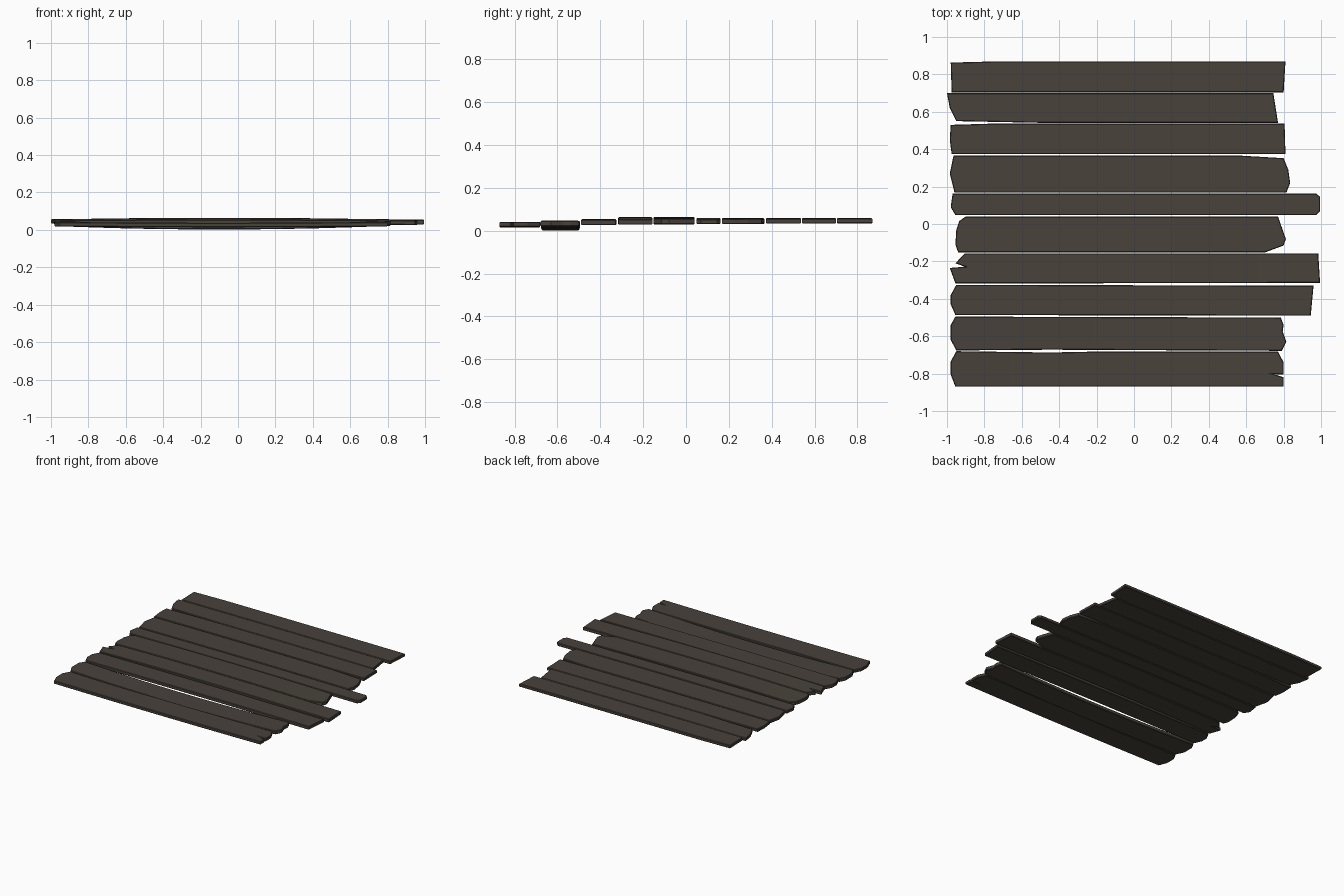
import bpy, bmesh

wood = bpy.data.materials.new("dark weathered wood")
wood.diffuse_color = (0.065, 0.054, 0.044, 1)


def plank(name, z, thick, bow, outline):
    """Extruded board outline, sliced along its length and bowed up or down."""
    bm = bmesh.new()
    face = bm.faces.new([bm.verts.new((x, y, z)) for x, y in outline])
    up = bmesh.ops.extrude_face_region(bm, geom=[face])["geom"]
    for v in up:
        if isinstance(v, bmesh.types.BMVert):
            v.co.z += thick
    bmesh.ops.recalc_face_normals(bm, faces=bm.faces)
    # small chamfer on the long and end edges
    rim = [e for e in bm.edges if abs(e.verts[0].co.z - e.verts[1].co.z) < 1e-5]
    bmesh.ops.bevel(bm, geom=rim, offset=0.004, segments=1,
                    affect='EDGES', clamp_overlap=True)
    # cross cuts so the board can bend
    for i in range(-3, 4):
        bmesh.ops.bisect_plane(bm, geom=bm.verts[:] + bm.edges[:] + bm.faces[:],
                               plane_co=(i * 0.22, 0, 0), plane_no=(1, 0, 0))
    for v in bm.verts:
        v.co.z += bow * max(0.0, 1 - (v.co.x + 0.1) ** 2 / 0.8)
    bmesh.ops.recalc_face_normals(bm, faces=bm.faces)
    mesh = bpy.data.meshes.new(name)
    bm.to_mesh(mesh)
    bm.free()
    mesh.materials.append(wood)
    bpy.context.collection.objects.link(bpy.data.objects.new(name, mesh))


# boards from front to back
plank("plank_1_notched", 0.018, 0.024, -0.004, [
    (-.955, -.87), (.80, -.87), (.80, -.82), (.75, -.803), (.80, -.805), (.80, -.74),
    (.77, -.682), (-.2, -.682), (-.45, -.687), (-.95, -.68), (-.98, -.735), (-.98, -.805)])
plank("plank_2_sagging", 0.021, 0.027, -0.019, [
    (-.95, -.676), (-.45, -.672), (.79, -.678), (.815, -.63), (.795, -.575), (.80, -.54),
    (.785, -.50), (-.955, -.495), (-.98, -.54), (-.98, -.62)])
plank("plank_3", 0.026, 0.026, 0.003, [
    (-.955, -.487), (.945, -.49), (.96, -.33), (-.95, -.325), (-.98, -.38), (-.98, -.43)])
plank("plank_4_split", 0.028, 0.027, 0.009, [
    (-.955, -.318), (.995, -.315), (.985, -.157), (-.905, -.157), (-.955, -.21),
    (-.905, -.228), (-.985, -.235)])
plank("plank_5", 0.029, 0.027, 0.009, [
    (-.94, -.152), (.70, -.152), (.80, -.115), (.812, -.08), (.77, .04), (-.90, .04),
    (-.935, .015), (-.95, -.03), (-.955, -.11)])
plank("plank_6_narrow", 0.031, 0.024, 0.004, [
    (-.955, .048), (.975, .048), (.995, .07), (.995, .145), (.975, .162), (-.97, .162),
    (-.98, .09)])
plank("plank_7", 0.031, 0.025, 0.003, [
    (-.96, .168), (.815, .168), (.835, .22), (.825, .29), (.80, .352), (.56, .366),
    (-.965, .366), (-.985, .27)])
plank("plank_8", 0.033, 0.024, 0.002, [
    (-.975, .373), (.81, .373), (.805, .537), (-.75, .537), (-.98, .53), (-.985, .45)])
plank("plank_9", 0.033, 0.024, 0.002, [
    (-.95, .55), (-.5, .541), (.77, .541), (.745, .70), (-1, .70), (-.985, .62)])
plank("plank_10", 0.034, 0.024, 0.001, [
    (-.975, .704), (.80, .704), (.81, .87), (-.72, .87), (-.98, .863)])
